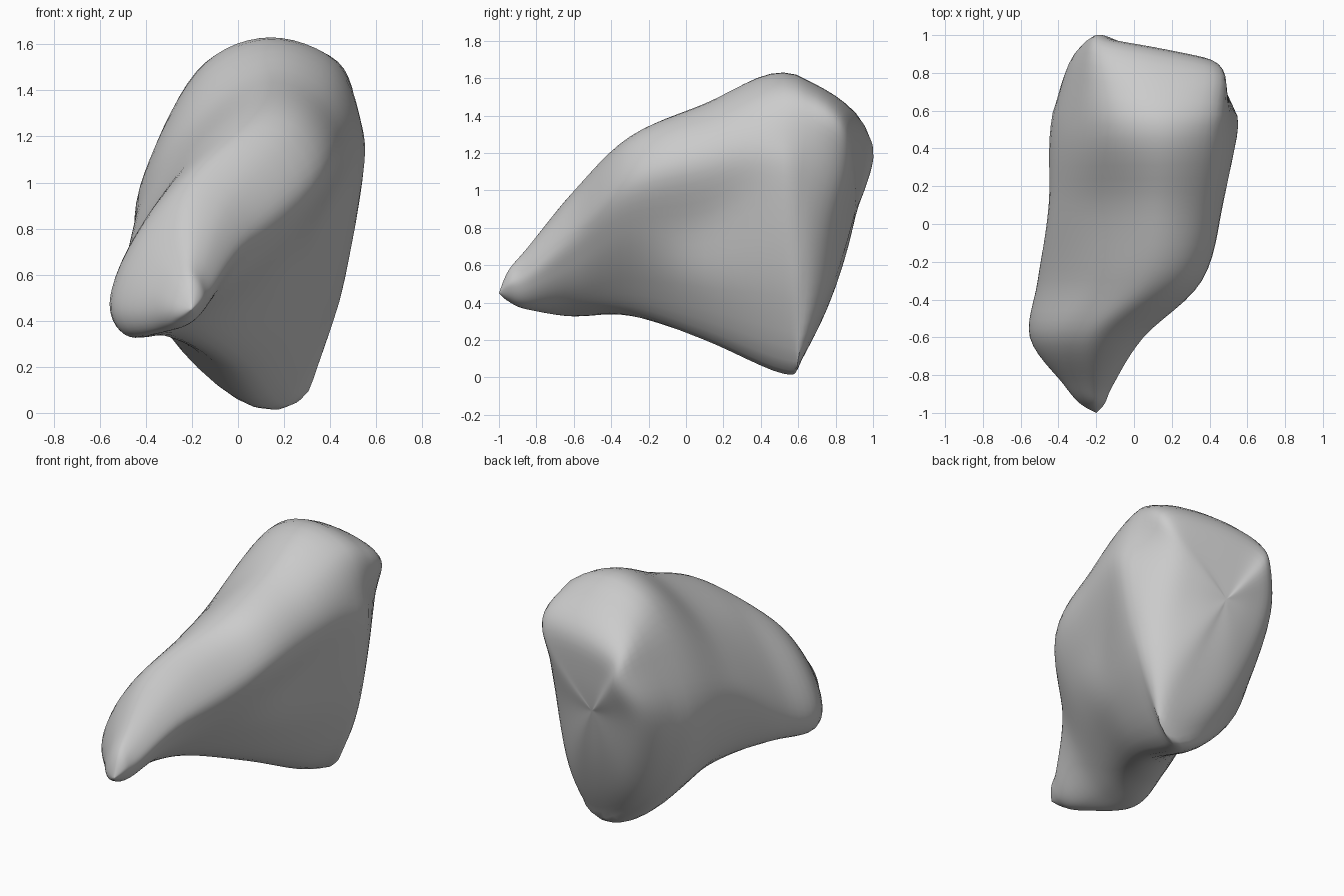
import bpy
import bmesh
from mathutils import Vector

default_cube = bpy.data.objects.get("Cube")
if default_cube:
    bpy.data.objects.remove(default_cube, do_unlink=True)

SPAN_STEPS = 6      # smooth subdivisions along the body
AROUND_STEPS = 6    # smooth subdivisions around each section


def catmull(before, start, end, after, t):
    """Smooth point between start and end."""
    return 0.5 * (2 * start + (end - before) * t
                  + (2 * before - 5 * start + 4 * end - after) * t ** 2
                  + (3 * start - before - 3 * end + after) * t ** 3)


def smooth_loop(points, steps):
    """Closed smooth curve through the points."""
    count = len(points)
    return [catmull(points[i - 1], points[i], points[(i + 1) % count],
                    points[(i + 2) % count], step / steps)
            for i in range(count) for step in range(steps)]


def smooth_path(points, steps):
    """Open smooth curve through the points."""
    padded = [points[0]] + points + [points[-1]]
    path = [catmull(*padded[i:i + 4], step / steps)
            for i in range(len(points) - 1) for step in range(steps)]
    return path + [points[-1]]


def section(y, outline):
    """Upright cross-section at one depth."""
    return [Vector((x, y, z)) for x, z in outline]


def shrink(ring, centre, amount, push):
    """Copy of a ring drawn in toward a centre and pushed along y."""
    return [p.lerp(centre, amount) + Vector((0, push, 0)) for p in ring]


# Cross-sections run clockwise from the left edge, over the top and back below
snout = section(-.85, [(-.37, .43), (-.36, .52), (-.3, .63), (-.22, .69), (-.15, .65),
                       (-.11, .56), (-.13, .48), (-.18, .41), (-.25, .37), (-.33, .37)])
neck = section(-.6, [(-.55, .44), (-.51, .62), (-.38, .84), (-.21, .99), (-.04, .95),
                     (.05, .78), (-.02, .61), (-.14, .46), (-.29, .36), (-.47, .33)])
shoulder = section(-.3, [(-.51, .54), (-.43, .79), (-.2, 1.12), (.05, 1.28), (.25, 1.24),
                         (.36, 1.04), (.25, .79), (.04, .52), (-.18, .34), (-.42, .37)])
belly = section(.1, [(-.45, .75), (-.38, 1), (-.16, 1.28), (.12, 1.46), (.36, 1.38),
                     (.47, 1.15), (.36, .83), (.25, .48), (0, .2), (-.32, .4)])
crest = section(.52, [(-.44, .8), (-.35, 1.18), (-.14, 1.52), (.14, 1.63), (.42, 1.53),
                      (.53, 1.28), (.54, 1.02), (.4, .43), (.13, .02), (-.28, .32)])

# The back rim leans, so each of its points has its own depth
rim = [Vector(p) for p in [(-.34, .86, .9), (-.25, .98, 1.22), (-.18, .95, 1.37),
                           (.12, .9, 1.43), (.48, .83, 1.39), (.43, .82, 1.15),
                           (.43, .73, .8), (.38, .68, .35), (.25, .62, .1),
                           (-.12, .72, .32)]]

tip = Vector((-.2, -1, .45))
back_centre = Vector((.04, .91, .9))
rings = [[tip] * len(snout), shrink(snout, tip, .5, -.025), snout, neck, shoulder,
         belly, crest, rim, shrink(rim, back_centre, .5, .03),
         [back_centre] * len(rim)]

# Loft a smooth skin through the sections
loops = [smooth_loop(ring, AROUND_STEPS) for ring in rings]
columns = [smooth_path(list(line), SPAN_STEPS) for line in zip(*loops)]
bm = bmesh.new()
grid = [[bm.verts.new(p) for p in column] for column in columns]
for i, column in enumerate(grid):
    neighbour = grid[(i + 1) % len(grid)]
    for j in range(len(column) - 1):
        bm.faces.new((column[j], neighbour[j], neighbour[j + 1], column[j + 1]))
bmesh.ops.remove_doubles(bm, verts=bm.verts, dist=.0005)

# Soften the pinches where the skin closes at the back
back = [v for v in bm.verts if v.co.y > .6]
for _ in range(8):
    bmesh.ops.smooth_vert(bm, verts=back, factor=.5, use_axis_x=True,
                          use_axis_y=True, use_axis_z=True)
bmesh.ops.recalc_face_normals(bm, faces=bm.faces)

mesh = bpy.data.meshes.new("stone_body")
bm.to_mesh(mesh)
bm.free()
body = bpy.data.objects.new("stone_body", mesh)
bpy.context.collection.objects.link(body)

# Plain grey surface
grey = bpy.data.materials.new("plain_grey")
grey.use_nodes = True
colour = (.6, .6, .6, 1)
grey.diffuse_color = colour
grey.node_tree.nodes["Principled BSDF"].inputs["Base Color"].default_value = colour
mesh.materials.append(grey)

bpy.ops.object.select_all(action='DESELECT')
body.select_set(True)
bpy.context.view_layer.objects.active = body
bpy.ops.object.shade_smooth_by_angle(angle=1.0)
